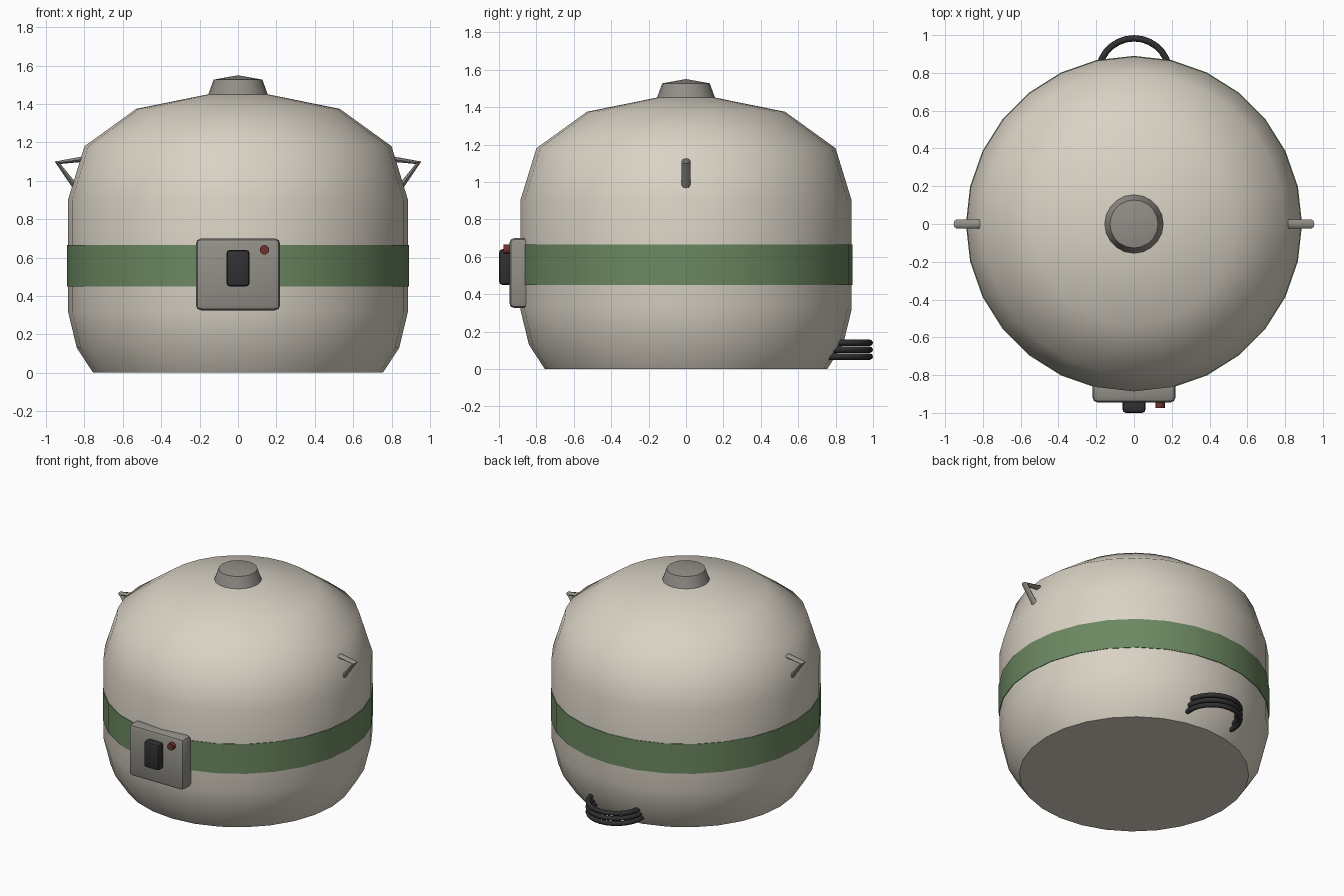
import bpy, bmesh, math

if "Cube" in bpy.data.objects:
    bpy.data.objects.remove(bpy.data.objects["Cube"])

SIDES = 28


def material(name, rgb):
    m = bpy.data.materials.new(name)
    m.diffuse_color = (*rgb, 1)
    m.use_nodes = True
    m.node_tree.nodes["Principled BSDF"].inputs["Base Color"].default_value = m.diffuse_color
    return m


CREAM = material("cream", (0.70, 0.65, 0.56))
GREEN = material("green", (0.15, 0.25, 0.12))
GREY = material("warm_grey", (0.29, 0.275, 0.245))
BLACK = material("black", (0.03, 0.03, 0.032))
RED = material("red", (0.16, 0.03, 0.03))


def finish(ob, name, mat, angle=45):
    ob.name = name
    ob.data.materials.append(mat)
    bpy.ops.object.select_all(action='DESELECT')
    ob.select_set(True)
    bpy.context.view_layer.objects.active = ob
    bpy.ops.object.shade_smooth_by_angle(angle=math.radians(angle))
    return ob


def lathe(name, profile, mat, sides=SIDES, angle=45):
    bm = bmesh.new()
    vs = [bm.verts.new((r, 0, z)) for r, z in profile]
    es = [bm.edges.new(p) for p in zip(vs, vs[1:])]
    bmesh.ops.spin(bm, geom=vs + es, cent=(0, 0, 0), axis=(0, 0, 1),
                   angle=math.tau, steps=sides, use_merge=False)
    bmesh.ops.remove_doubles(bm, verts=bm.verts, dist=1e-4)
    bmesh.ops.recalc_face_normals(bm, faces=bm.faces)
    me = bpy.data.meshes.new(name)
    bm.to_mesh(me)
    bm.free()
    ob = bpy.data.objects.new(name, me)
    bpy.context.collection.objects.link(ob)
    return finish(ob, name, mat, angle)


def box(name, lo, hi, bevel, mat):
    bpy.ops.mesh.primitive_cube_add(size=1, location=[(a + b) / 2 for a, b in zip(lo, hi)])
    ob = bpy.context.object
    ob.scale = [b - a for a, b in zip(lo, hi)]
    bpy.ops.object.transform_apply(location=False, rotation=False, scale=True)
    mod = ob.modifiers.new("bevel", 'BEVEL')
    mod.width, mod.segments = bevel, 2
    bpy.ops.object.modifier_apply(modifier=mod.name)
    return finish(ob, name, mat, 30)


# Rounded pot body, stripe and lid knob
lathe("body", [(0, 0), (0.755, 0), (0.84, 0.13), (0.886, 0.32), (0.886, 0.90),
               (0.80, 1.18), (0.53, 1.375), (0.16, 1.45), (0, 1.452)], CREAM)
lathe("stripe", [(0.88, 0.45), (0.89, 0.45), (0.89, 0.665), (0.88, 0.665), (0.88, 0.45)], GREEN)
lathe("lid_knob", [(0, 1.445), (0.157, 1.445), (0.127, 1.527), (0, 1.55)], GREY, 20)

# Control panel, switch and lamp
box("control_panel", (-0.22, -0.945, 0.325), (0.22, -0.82, 0.70), 0.028, GREY)
box("switch", (-0.061, -1.0, 0.45), (0.061, -0.93, 0.64), 0.018, BLACK)
bpy.ops.mesh.primitive_cylinder_add(vertices=12, radius=0.025, depth=0.05,
                                    location=(0.138, -0.95, 0.64), rotation=(math.pi / 2, 0, 0))
finish(bpy.context.object, "lamp", RED)

# Bent-bar side handles
for side, s in (("right", 1), ("left", -1)):
    cu = bpy.data.curves.new("handle", 'CURVE')
    cu.dimensions = '3D'
    cu.bevel_depth, cu.bevel_resolution, cu.use_fill_caps = 0.016, 2, True
    sp = cu.splines.new('POLY')
    path = [(0.77, 1.118), (0.94, 1.094), (0.835, 0.952)]
    sp.points.add(len(path) - 1)
    for p, (x, z) in zip(sp.points, path):
        p.co = (s * x, 0, z, 1)
    ob = bpy.data.objects.new("handle", cu)
    bpy.context.collection.objects.link(ob)
    bpy.ops.object.select_all(action='DESELECT')
    ob.select_set(True)
    bpy.context.view_layer.objects.active = ob
    bpy.ops.object.convert(target='MESH')
    ob = bpy.context.object
    ob.scale.y = 1.45
    bpy.ops.object.transform_apply(location=False, rotation=False, scale=True)
    finish(ob, side + "_handle", GREY, 50)

# Coiled cord at the back
for i in range(3):
    bpy.ops.mesh.primitive_torus_add(major_radius=0.188, minor_radius=0.017, major_segments=28,
                                     minor_segments=8, location=(0, 0.795, 0.066 + 0.037 * i))
    finish(bpy.context.object, f"cord_loop_{i + 1}", BLACK, 60)
